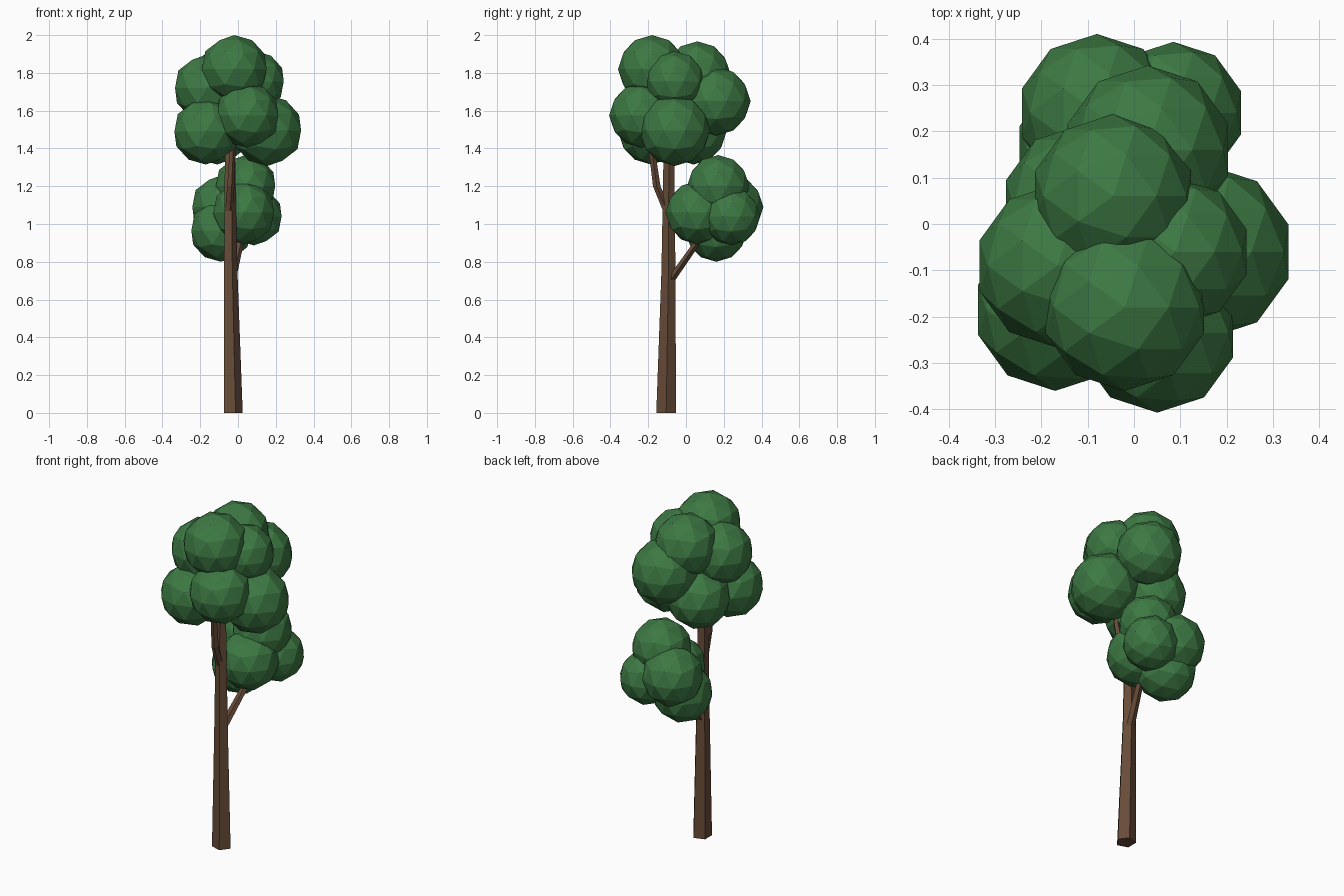
import bpy
import bmesh
import math
from mathutils import Vector

cube = bpy.data.objects.get("Cube")
if cube:
    bpy.data.objects.remove(cube)


def material(name, colour):
    mat = bpy.data.materials.new(name)
    mat.use_nodes = True
    mat.diffuse_color = colour
    mat.node_tree.nodes["Principled BSDF"].inputs["Base Color"].default_value = colour
    return mat


bark = material("bark brown", (0.135, 0.072, 0.040, 1))
leaf = material("leaf green", (0.046, 0.19, 0.056, 1))


def finish(name, bm, mat):
    bmesh.ops.recalc_face_normals(bm, faces=bm.faces)
    mesh = bpy.data.meshes.new(name)
    bm.to_mesh(mesh)
    bm.free()
    mesh.materials.append(mat)
    obj = bpy.data.objects.new(name, mesh)
    bpy.context.collection.objects.link(obj)


def limb(name, path, sides=5):
    """Tapered flat-sided tube; path holds (x, y, z, radius) with level rings."""
    bm = bmesh.new()
    rings = []
    for x, y, z, r in path:
        angles = [math.tau * i / sides for i in range(sides)]
        rings.append([bm.verts.new((x + r * math.cos(a), y + r * math.sin(a), z))
                      for a in angles])
    for low, high in zip(rings, rings[1:]):
        for i in range(sides):
            j = (i + 1) % sides
            bm.faces.new((low[i], low[j], high[j], high[i]))
    bm.faces.new(rings[0])
    bm.faces.new(rings[-1])
    finish(name, bm, bark)


def foliage(name, clumps):
    """One faceted ball for each (x, y, z, radius)."""
    for i, (x, y, z, r) in enumerate(clumps, 1):
        bm = bmesh.new()
        bmesh.ops.create_icosphere(bm, subdivisions=2, radius=r)
        bmesh.ops.translate(bm, verts=bm.verts, vec=Vector((x, y, z)))
        finish(f"{name}_{i}", bm, leaf)


# Trunk and its two branches
limb("trunk", [(-0.03, -0.105, 0, 0.055), (-0.042, -0.093, 0.75, 0.039),
               (-0.046, -0.09, 1.5, 0.028)])
limb("back_branch", [(-0.04, -0.09, 0.69, 0.026), (0.0, 0.03, 0.86, 0.022),
                     (0.02, 0.10, 0.96, 0.018)])
limb("front_branch", [(-0.05, -0.095, 1.06, 0.024), (-0.04, -0.155, 1.2, 0.021),
                      (-0.027, -0.19, 1.46, 0.016)])

# Large upper crown
foliage("upper_leaves", [
    (-0.02, -0.18, 1.82, 0.18),
    (0.05, -0.235, 1.575, 0.172),
    (-0.17, -0.185, 1.49, 0.175),
    (0.155, -0.06, 1.495, 0.188),
    (-0.165, -0.09, 1.72, 0.177),
    (0.09, -0.06, 1.755, 0.16),
    (-0.045, 0.06, 1.79, 0.177),
    (0.03, 0.16, 1.65, 0.182),
    (-0.11, 0.04, 1.49, 0.175),
])

# Smaller lower crown
foliage("lower_leaves", [
    (0.04, 0.17, 1.2, 0.165),
    (-0.08, 0.24, 1.09, 0.17),
    (0.085, 0.24, 1.04, 0.153),
    (0.03, 0.06, 1.06, 0.168),
    (-0.09, 0.16, 0.965, 0.165),
])
